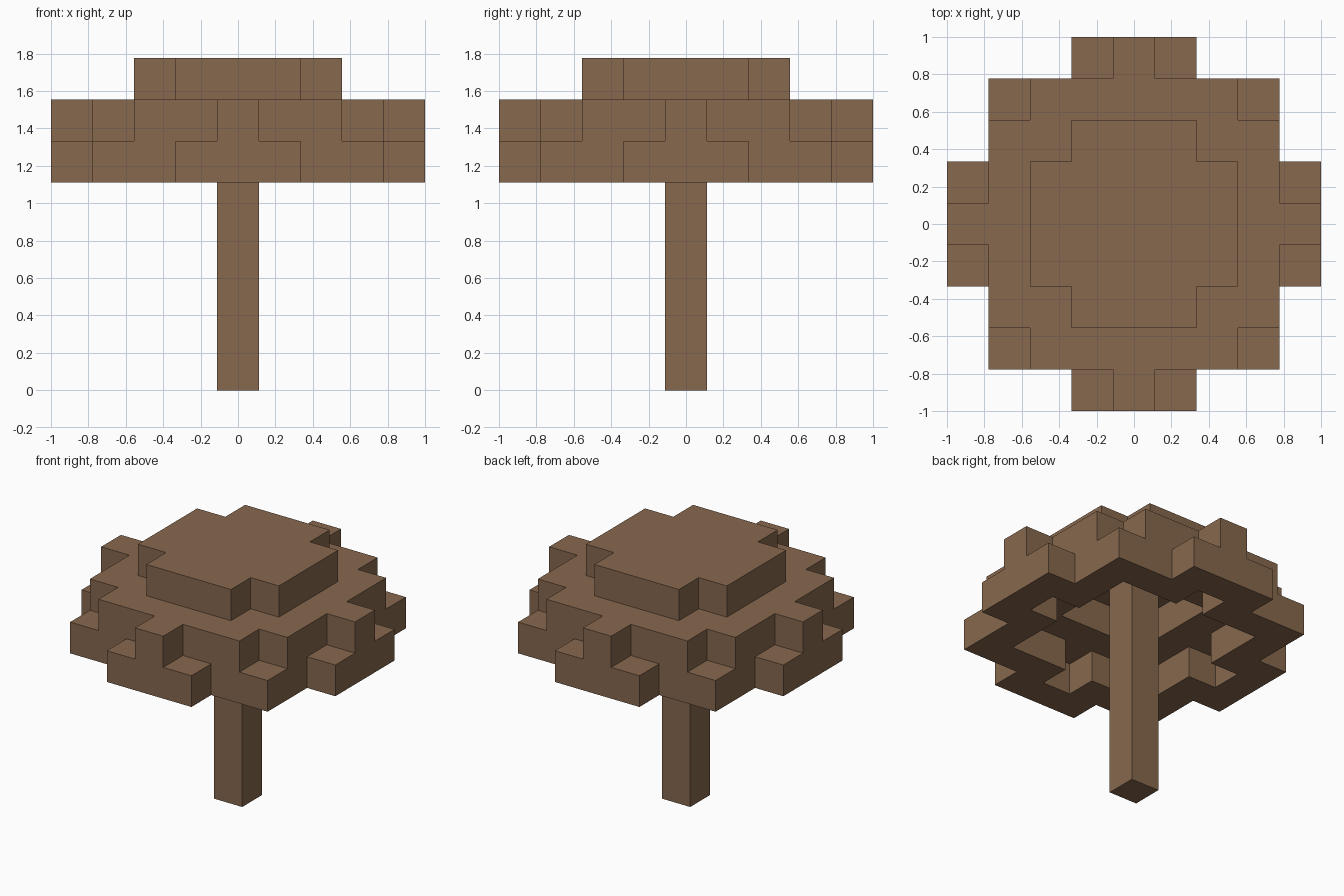
import bpy
import bmesh
from mathutils import Vector

U = 2 / 9  # edge length of one block

cube = bpy.data.objects.get("Cube")
if cube:
    bpy.data.objects.remove(cube, do_unlink=True)

bark = bpy.data.materials.new("bark_brown")
bark.use_nodes = True
BROWN = (0.242, 0.138, 0.077, 1)
bark.diffuse_color = BROWN
bark.node_tree.nodes["Principled BSDF"].inputs["Base Color"].default_value = BROWN


def rect(rx, ry):
    """Blocks of a centred rectangle reaching rx and ry from the middle."""
    return {(x, y) for x in range(-rx, rx + 1) for y in range(-ry, ry + 1)}


def corners(r):
    return {(x, y) for x in (-r, r) for y in (-r, r)}


def build(name, layers):
    """Skin the blocks of each layer, keeping only exposed faces."""
    cells = {(x, y, z) for z, layer in layers.items() for x, y in layer}
    bm = bmesh.new()
    for cell in cells:
        for axis in range(3):
            for side in (-1, 1):
                near = list(cell)
                near[axis] += side
                if tuple(near) in cells:
                    continue
                n, u = Vector(), Vector()
                n[axis] = side / 2
                u[(axis + 1) % 3] = 0.5
                v = 2 * n.cross(u)
                mid = Vector(cell) + Vector((0, 0, 0.5)) + n
                quad = (mid - u - v, mid + u - v, mid + u + v, mid - u + v)
                bm.faces.new([bm.verts.new(p * U) for p in quad])
    bmesh.ops.remove_doubles(bm, verts=bm.verts, dist=0.001)
    # Merge the block faces into large flat ones
    bmesh.ops.dissolve_limit(bm, angle_limit=0.01, verts=bm.verts, edges=bm.edges)
    mesh = bpy.data.meshes.new(name)
    bm.to_mesh(mesh)
    bm.free()
    mesh.materials.append(bark)
    obj = bpy.data.objects.new(name, mesh)
    bpy.context.collection.objects.link(obj)
    return obj


# Trunk: a single column up to the canopy ceiling
build("trunk", {z: {(0, 0)} for z in range(7)})

# Canopy: hollow stepped dome, open underneath
lower_ring = (rect(3, 3) | rect(4, 1) | rect(1, 4)) - rect(2, 2) - rect(3, 0) - rect(0, 3)
middle_ring = ((rect(3, 3) - corners(3)) | rect(4, 0) | rect(0, 4)) - rect(1, 1)
cap = rect(2, 2) - corners(2)
build("canopy", {5: lower_ring, 6: middle_ring, 7: cap})
